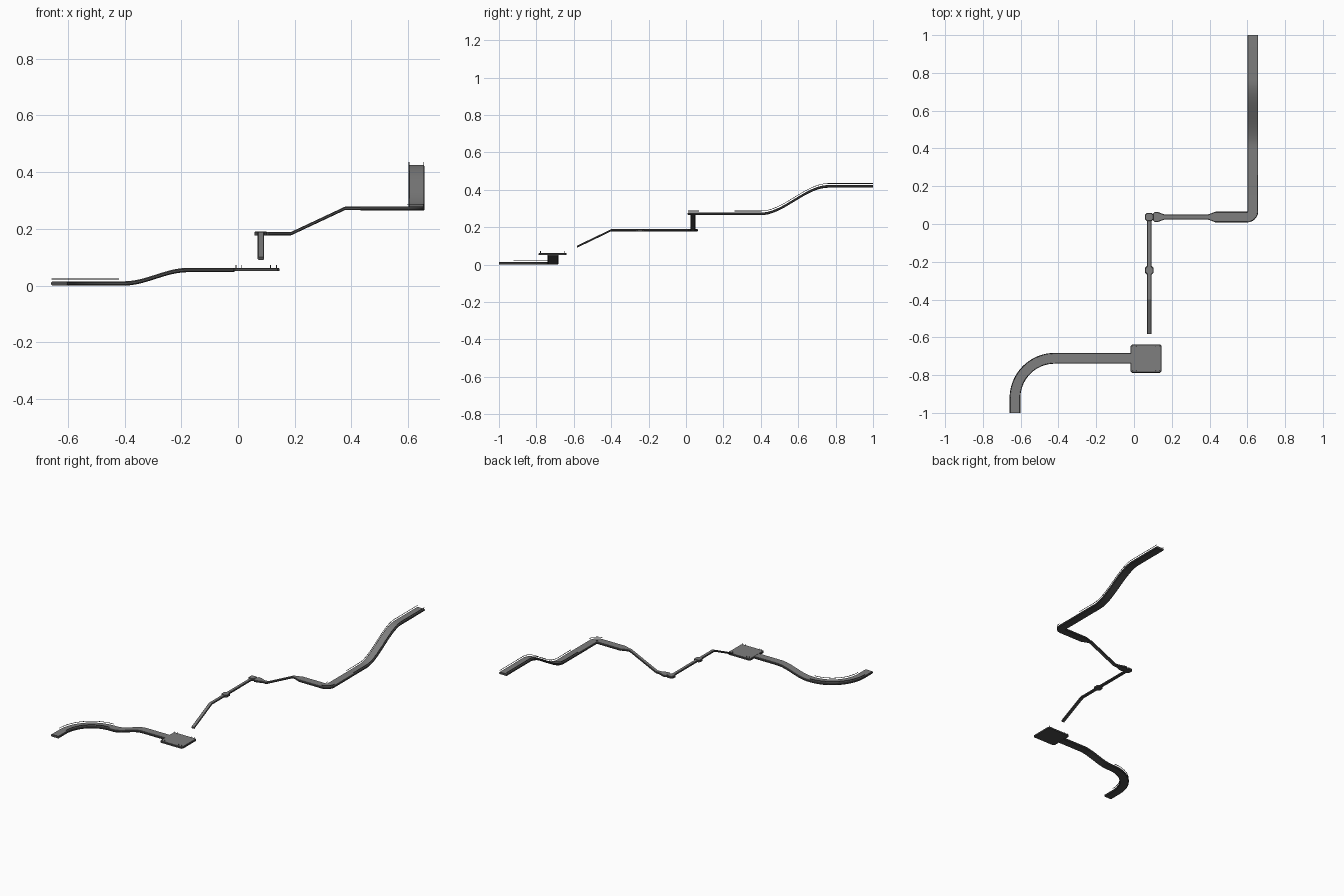
import bpy, bmesh, math
from mathutils import Vector

if "Cube" in bpy.data.objects:
    bpy.data.objects.remove(bpy.data.objects["Cube"])


def material(name, v):
    m = bpy.data.materials.new(name)
    m.diffuse_color = (v, v, v, 1)
    m.use_nodes = True
    m.node_tree.nodes["Principled BSDF"].inputs["Base Color"].default_value = m.diffuse_color
    return m


grey = material("road_grey", 0.21)
dark = material("edge_dark_grey", 0.07)


def finish(name, bm, tops=(), smooth=True):
    """Faces in tops are road grey, all others dark."""
    for f in bm.faces:
        f.material_index = 1
    for f in tops:
        f.material_index = 0
    bmesh.ops.recalc_face_normals(bm, faces=bm.faces)
    me = bpy.data.meshes.new(name)
    bm.to_mesh(me)
    bm.free()
    me.materials.append(grey)
    me.materials.append(dark)
    ob = bpy.data.objects.new(name, me)
    bpy.context.collection.objects.link(ob)
    if smooth:
        bpy.context.view_layer.objects.active = ob
        ob.select_set(True)
        bpy.ops.object.shade_smooth_by_angle(angle=math.radians(25))
        ob.select_set(False)
    return ob


def sides(path):
    """Level mitred side vector at every path point."""
    out = []
    dirs = [(Vector(b[:2]) - Vector(a[:2])).normalized() for a, b in zip(path, path[1:])]
    for i in range(len(path)):
        a, b = dirs[max(i - 1, 0)], dirs[min(i, len(dirs) - 1)]
        t = (a + b).normalized()
        out.append(Vector((t.y, -t.x, 0)) / max(t.dot(a), 0.3))
    return out


def ribbon(name, path, width, thick, c=0.004, offset=0.0, top=True):
    """Sweep a chamfered slab under a path of top-surface points (x, y, z[, width])."""
    bm = bmesh.new()
    rings, tops = [], []
    for p, s in zip(path, sides(path)):
        h = (p[3] if len(p) > 3 else width) / 2
        sec = [(-h + c, 0), (h - c, 0), (h, -c), (h, -thick + c),
               (h - c, -thick), (-h + c, -thick), (-h, -thick + c), (-h, -c)]
        o = Vector(p[:3])
        rings.append([bm.verts.new(o + s * (u + offset) + Vector((0, 0, v))) for u, v in sec])
    for r, q in zip(rings, rings[1:]):
        for k in range(8):
            f = bm.faces.new((r[k], r[(k + 1) % 8], q[(k + 1) % 8], q[k]))
            if k == 0 and top:
                tops.append(f)
    bm.faces.new(rings[0])
    bm.faces.new(rings[-1])
    return finish(name, bm, tops)


def plate(name, x, y, top, sx, sy, thick, cut, rim=0.003):
    """Flat plate with clipped corners and a dark chamfered rim."""
    bm = bmesh.new()

    def ring(a, b, z):
        pts = [(-a + cut, -b), (a - cut, -b), (a, -b + cut), (a, b - cut),
               (a - cut, b), (-a + cut, b), (-a, b - cut), (-a, -b + cut)]
        return [bm.verts.new((x + u, y + v, z)) for u, v in pts]

    a, b = sx / 2, sy / 2
    rings = [ring(a, b, top - thick), ring(a, b, top - rim), ring(a - rim, b - rim, top)]
    for r, q in zip(rings, rings[1:]):
        for k in range(8):
            bm.faces.new((r[k], r[(k + 1) % 8], q[(k + 1) % 8], q[k]))
    bm.faces.new(rings[0])
    cap = bm.faces.new(rings[-1])
    return finish(name, bm, [cap] if rim > 0.001 else [], False)


def arc(cx, cy, r, a0, a1, n, z):
    return [(cx + r * math.cos(math.radians(a0 + (a1 - a0) * i / n)),
             cy + r * math.sin(math.radians(a0 + (a1 - a0) * i / n)), z) for i in range(n + 1)]


def ease(t):
    return t * t * (3 - 2 * t)


def rails(name, path, half, lift=0.010):
    """Thin guard rails floating over both road edges."""
    up = [(p[0], p[1], p[2] + lift) for p in path]
    for side, label in ((-1, "left"), (1, "right")):
        ribbon(name + "_" + label, up, 0.003, 0.003, 0.0008, side * half, False)


# lower road: straight, quarter bend, gentle rise
W = 0.057
bend = arc(-0.420, -0.921, 0.21, 180, 90, 20, 0.015)
rise = [(-0.4 + 0.22 * i / 12, -0.711, 0.015 + 0.047 * ease(i / 12)) for i in range(13)]
ribbon("lower_road", [(-0.630, -1, 0.015)] + bend + rise + [(-0.012, -0.711, 0.062)], W, 0.015)
rails("lower_rail", bend, 0.026)

# landing platform with small corner pegs
plate("platform", 0.064, -0.713, 0.0625, 0.165, 0.149, 0.012, 0.008)
for x in (-0.007, 0.013, 0.115, 0.136):
    for y in (-0.778, -0.648):
        plate("platform_peg", x, y, 0.072, 0.003, 0.003, 0.011, 0.0008, 0.0005)

# narrow beam: launch slope and flat run
X = 0.081
ribbon("narrow_beam", [(X, -0.583, 0.101), (X, -0.4, 0.189), (X, 0.037, 0.189)], 0.023, 0.011, 0.003)
for y in (-0.245, 0.037):
    plate("beam_joint", X, y, 0.191, 0.044, 0.044, 0.014, 0.009)

# cross beam: flared start, slope, flared end
ribbon("cross_beam", [(0.100, 0.037, 0.189, 0.03), (0.110, 0.037, 0.189, 0.055),
                      (0.127, 0.037, 0.189, 0.052), (0.164, 0.037, 0.189, 0.025),
                      (0.187, 0.037, 0.189, 0.025), (0.377, 0.037, 0.278, 0.025),
                      (0.390, 0.037, 0.278, 0.025), (0.432, 0.037, 0.278, W)], 0.022, 0.012, 0.003)

# upper road: corner, long climb, flat exit
corner = arc(0.598, 0.068, 0.031, -90, 0, 12, 0.278)
climb = [(0.629, 0.4 + 0.36 * i / 20, 0.278 + 0.147 * ease(i / 20)) for i in range(21)]
end = [(0.629, 1.0, 0.425)]
ribbon("upper_road", [(0.432, 0.037, 0.278)] + corner + climb + end, W, 0.014)
rails("corner_rail", corner, 0.026)
rails("upper_rail", [(0.629, 0.26, 0.278)] + climb + end, 0.026)
